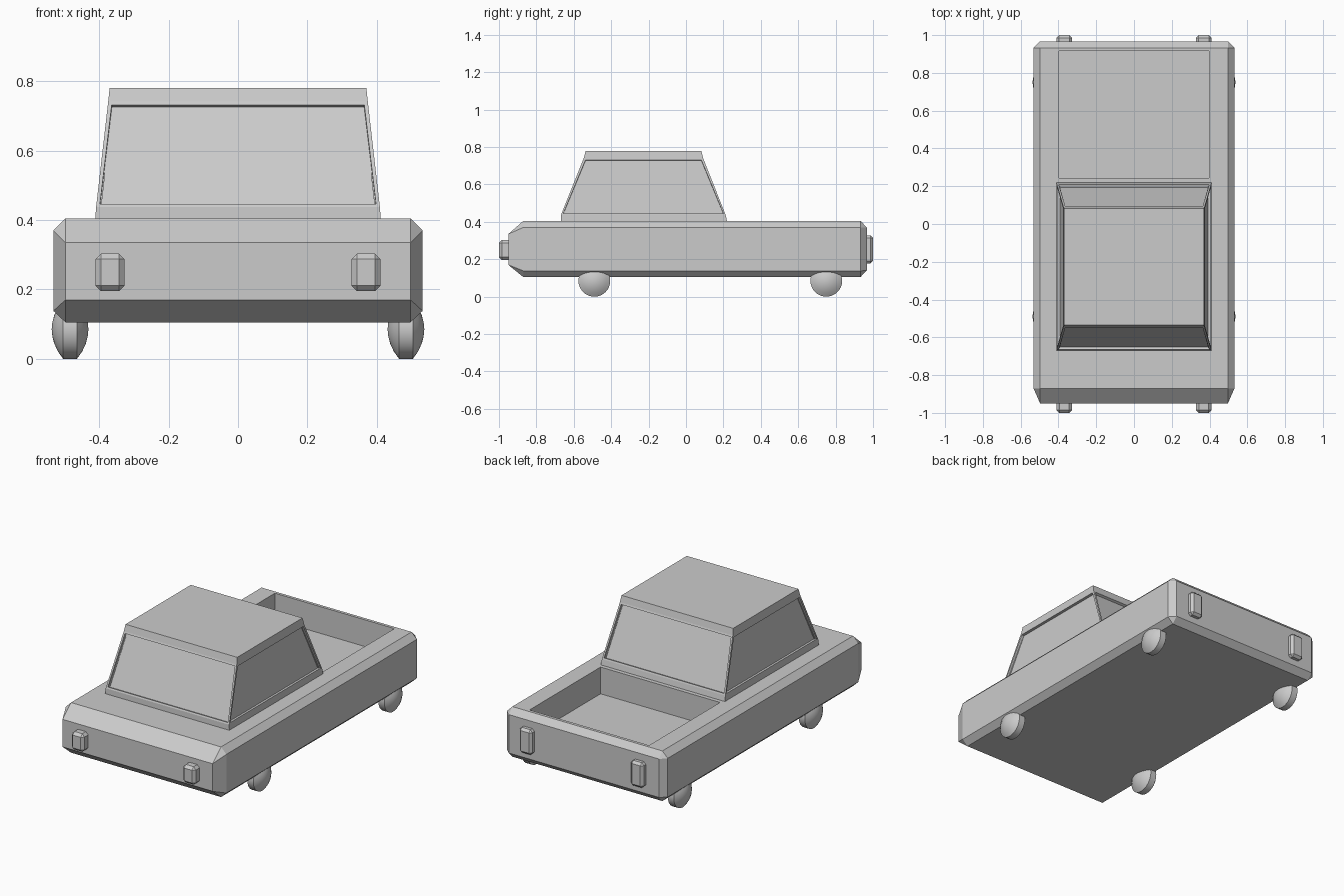
import bpy, bmesh, math
from mathutils import Vector

if "Cube" in bpy.data.objects:
    bpy.data.objects.remove(bpy.data.objects["Cube"])


def finish(bm, name):
    bmesh.ops.recalc_face_normals(bm, faces=bm.faces[:])
    me = bpy.data.meshes.new(name)
    bm.to_mesh(me)
    bm.free()
    ob = bpy.data.objects.new(name, me)
    bpy.context.collection.objects.link(ob)
    return ob


def box(name, lo, hi, bevel=0):
    bm = bmesh.new()
    bmesh.ops.create_cube(bm, size=1)
    lo, hi = Vector(lo), Vector(hi)
    for v in bm.verts:
        v.co = (lo + hi) / 2 + v.co * (hi - lo)
    if bevel:
        bmesh.ops.bevel(bm, geom=bm.edges[:], offset=bevel, segments=1, affect='EDGES')
    return finish(bm, name)


# Body: block with chamfered edges, larger chamfers at the nose
bm = bmesh.new()
ends = [(-0.95, -0.87, 0.17, 0.335), (0.967, 0.933, 0.14, 0.37)]
for y_end, y_in, z_low, z_high in ends:
    for sx in (-1, 1):
        for z_flat, z_end, z_side in ((0.105, z_low, 0.138), (0.405, z_high, 0.37)):
            bm.verts.new((sx * 0.532, y_in, z_side))
            bm.verts.new((sx * 0.497, y_in, z_flat))
            bm.verts.new((sx * 0.497, y_end, z_end))
bmesh.ops.convex_hull(bm, input=bm.verts[:])
bmesh.ops.dissolve_limit(bm, angle_limit=0.01, verts=bm.verts[:], edges=bm.edges[:])
body = finish(bm, "body")

# Cargo bed recess
cutter = box("bed_cutter", (-0.396, 0.243, 0.245), (0.396, 0.915, 0.6))
cutter.hide_render = True
cutter.hide_viewport = True
cut = body.modifiers.new("bed", 'BOOLEAN')
cut.operation = 'DIFFERENCE'
cut.solver = 'EXACT'
cut.object = cutter

# Cabin: stacked rectangles (z, half width, front y, rear y)
bm = bmesh.new()
rings = []
for z, hx, y0, y1 in [(0.39, 0.412, -0.67, 0.222), (0.437, 0.409, -0.668, 0.212),
                      (0.742, 0.374, -0.546, 0.091), (0.78, 0.37, -0.536, 0.082)]:
    rings.append([bm.verts.new(p) for p in
                  ((-hx, y0, z), (hx, y0, z), (hx, y1, z), (-hx, y1, z))])
windows = []
for level, (a, b) in enumerate(zip(rings, rings[1:])):
    for i in range(4):
        j = (i + 1) % 4
        f = bm.faces.new((a[i], a[j], b[j], b[i]))
        if level == 1:
            windows.append(f)
bm.faces.new(rings[0][::-1])
bm.faces.new(rings[-1])
bm.normal_update()
# Recessed windows on all four sides
bmesh.ops.inset_individual(bm, faces=windows, thickness=0.015, depth=0)
bm.normal_update()
bmesh.ops.inset_individual(bm, faces=windows, thickness=0.001, depth=-0.015)
finish(bm, "cabin")

# Head and tail lights
for side, sx in (("left", -1), ("right", 1)):
    x0, x1 = sorted((sx * 0.327, sx * 0.411))
    box(side + "_headlight", (x0, -1.0, 0.195), (x1, -0.92, 0.303), 0.016)
    box(side + "_taillight", (x0, 0.94, 0.178), (x1, 1.0, 0.328), 0.014)

# Wheels: lathed domed discs with a flat tread (offset, radius)
half = [(0.053, 0.0), (0.051, 0.02), (0.046, 0.04), (0.035, 0.064), (0.02, 0.085)]
profile = half + [(-x, r) for x, r in reversed(half)]
for side, sx in (("left", -1), ("right", 1)):
    for end, y in (("front", -0.49), ("rear", 0.75)):
        bm = bmesh.new()
        vs = [bm.verts.new((x, 0, r)) for x, r in profile]
        es = [bm.edges.new(p) for p in zip(vs, vs[1:])]
        bmesh.ops.spin(bm, geom=vs + es, cent=(0, 0, 0), axis=(1, 0, 0),
                       angle=math.tau, steps=32, use_duplicate=False)
        bmesh.ops.remove_doubles(bm, verts=bm.verts[:], dist=1e-4)
        wheel = finish(bm, end + "_" + side + "_wheel")
        wheel.location = (sx * 0.484, y, 0.085)
        bpy.ops.object.select_all(action='DESELECT')
        wheel.select_set(True)
        bpy.context.view_layer.objects.active = wheel
        bpy.ops.object.shade_smooth_by_angle(angle=math.radians(32))
